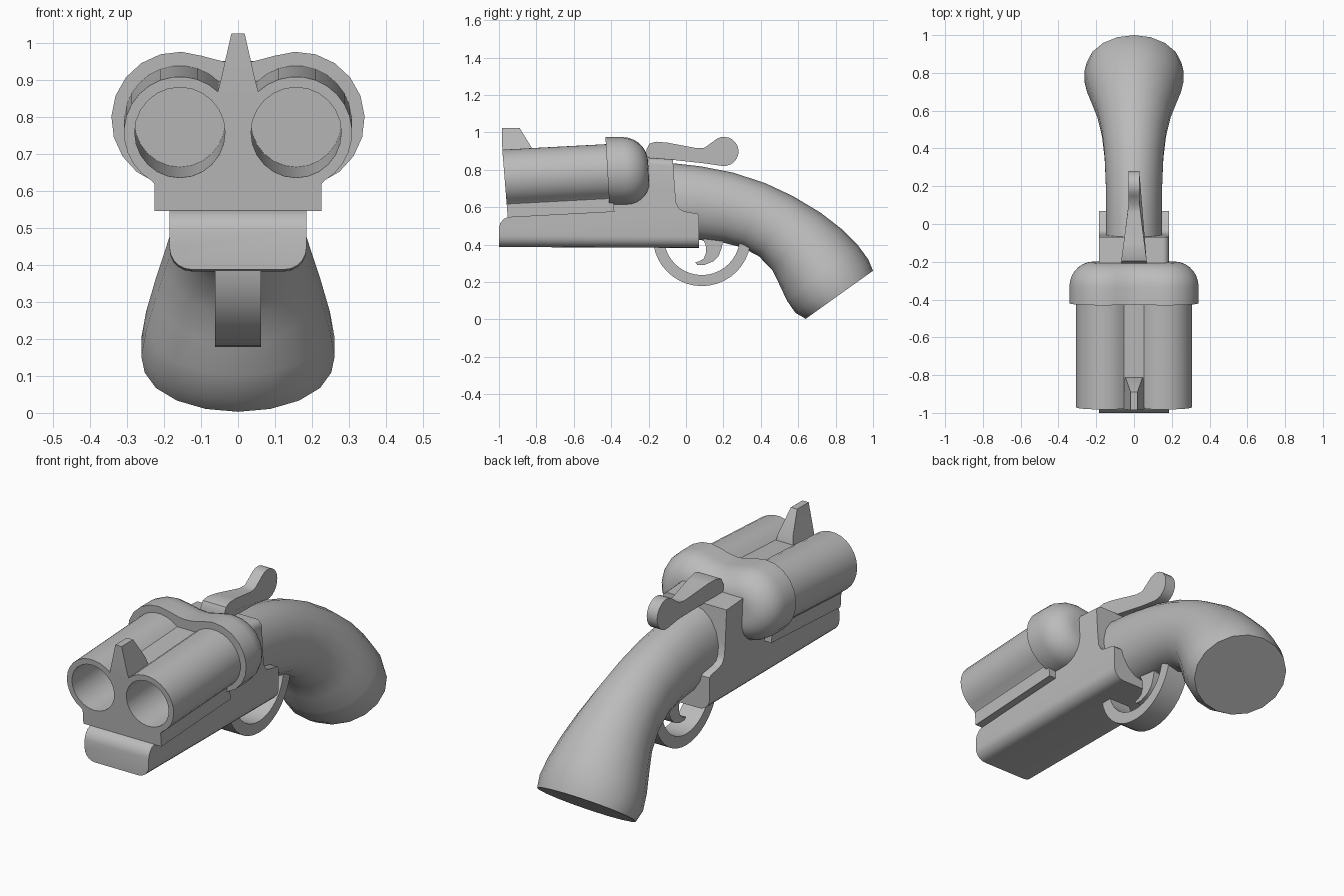
import bpy, bmesh, math
from math import cos, sin, radians
from mathutils import Vector

if "Cube" in bpy.data.objects:
    bpy.data.objects.remove(bpy.data.objects["Cube"], do_unlink=True)

grey = bpy.data.materials.new("plain grey")
grey.use_nodes = True
GREY = (0.5, 0.5, 0.5, 1)
grey.diffuse_color = GREY
grey.node_tree.nodes["Principled BSDF"].inputs["Base Color"].default_value = GREY


def finish(name, bm, angle=35):
    bmesh.ops.recalc_face_normals(bm, faces=bm.faces)
    mesh = bpy.data.meshes.new(name)
    bm.to_mesh(mesh)
    bm.free()
    mesh.materials.append(grey)
    obj = bpy.data.objects.new(name, mesh)
    bpy.context.collection.objects.link(obj)
    smooth(obj, angle)
    return obj


def smooth(obj, angle):
    bpy.ops.object.select_all(action='DESELECT')
    obj.select_set(True)
    bpy.context.view_layer.objects.active = obj
    bpy.ops.object.shade_smooth_by_angle(angle=radians(angle))


def loft(rings):
    """Skin closed rings of equal length and cap both ends."""
    bm = bmesh.new()
    rows = [[bm.verts.new(p) for p in ring] for ring in rings]
    n = len(rows[0])
    for a, b in zip(rows, rows[1:]):
        for i in range(n):
            j = (i + 1) % n
            bm.faces.new((a[i], a[j], b[j], b[i]))
    bm.faces.new(rows[0])
    bm.faces.new(rows[-1])
    return bm


def plate(outline, half):
    """Extrude a side outline (y, z) sideways; half is a width or a rule of y."""
    rule = half if callable(half) else lambda y: half
    return loft([[(s * rule(y), y, z) for y, z in outline] for s in (-1, 1)])


def arc(cx, cz, r, start, end, n):
    angles = [radians(start + (end - start) * i / n) for i in range(n + 1)]
    return [(cx + r * cos(a), cz + r * sin(a)) for a in angles]


def mirrored(half):
    """Complete a right-hand profile that starts and ends on x = 0."""
    return half + [(-x, z) for x, z in reversed(half[1:-1])]


# Twin barrels with the rail below, rising slightly to the rear
TILT = 0.053
profile = mirrored([(0, 0.545), (0.225, 0.545), (0.225, 0.617)]
                   + arc(0.157, 0.757, 0.151, -60, 134, 15) + [(0, 0.866)])


def along(y, pts):
    return [(x, y - 0.08 * (z - 0.757), z + TILT * (y + 0.97)) for x, z in pts]


barrels = finish("barrels", loft([along(-0.97, profile), along(-0.4, profile)]))
for side in (-1, 1):
    bore = arc(side * 0.157, 0.757, 0.122, 0, 345, 23)
    cutter = finish("bore_cutter", loft([along(-1.1, bore), along(-0.43, bore)]))
    cutter.hide_render = True
    cut = barrels.modifiers.new("bore", 'BOOLEAN')
    cut.operation, cut.solver, cut.object = 'DIFFERENCE', 'EXACT', cutter
    bpy.context.view_layer.objects.active = barrels
    bpy.ops.object.modifier_apply(modifier=cut.name)
    bpy.data.objects.remove(cutter, do_unlink=True)
smooth(barrels, 35)

# Breech: two-lobed outline drawn in towards its core at the rounded back
lobes = mirrored([(0, 0.64), (0.06, 0.632)] + arc(0.16, 0.793, 0.182, -105, 110, 12)
                 + [(0.045, 0.95), (0, 0.945)])


def breech_ring(y, f):
    ring = []
    for x, z in lobes:
        core = max(-0.16, min(0.16, x))
        zz = 0.79 + (z - 0.79) * f
        ring.append((core + (x - core) * f, y - 0.057 * (zz - 0.79), zz))
    return ring


rings = [breech_ring(-0.42, 1)]
for i in range(8):
    a = radians(90 * i / 7)
    rings.append(breech_ring(-0.33 + 0.13 * sin(a), 0.32 + 0.68 * cos(a)))
finish("breech", loft(rings), 40)

# Front sight: tapered blade flush with the muzzle
finish("front_sight", loft([
    [(-0.055, -0.979, 0.865), (0.055, -0.979, 0.865), (0.05, -0.81, 0.868), (-0.05, -0.81, 0.868)],
    [(-0.045, -0.982, 0.905), (0.045, -0.982, 0.905), (0.042, -0.82, 0.91), (-0.042, -0.82, 0.91)],
    [(-0.018, -0.985, 1.024), (0.018, -0.985, 1.024), (0.018, -0.89, 1.024), (-0.018, -0.89, 1.024)],
]), 20)

# Receiver and fore-end in one side outline
body = [(-1, 0.387), (-1, 0.49), (-0.993, 0.515), (-0.975, 0.537), (-0.945, 0.55),
        (-0.41, 0.579), (-0.41, 0.64), (-0.27, 0.72), (-0.25, 0.868), (-0.07, 0.856),
        (-0.06, 0.7), (-0.052, 0.62), (-0.035, 0.59), (-0.01, 0.578), (0.06, 0.565),
        (0.07, 0.555), (0.07, 0.382)]
bm = plate(body, 0.185)


def side_edges(rule):
    return [e for e in bm.edges if e.verts[0].co.x * e.verts[1].co.x > 0
            and all(rule(v.co) for v in e.verts)]


bmesh.ops.bevel(bm, geom=side_edges(lambda c: c.z < 0.4), offset=0.06, segments=5,
                profile=0.5, affect='EDGES')
bmesh.ops.bevel(bm, geom=side_edges(lambda c: c.z > 0.8), offset=0.035, segments=4,
                profile=0.5, affect='EDGES')
finish("receiver", bm)

# Grip: elliptical sections given by top point, bottom point and half width
sections = [
    (-0.08, 0.836, -0.08, 0.43, 0.15), (0.08, 0.818, 0.07, 0.425, 0.15),
    (0.25, 0.785, 0.2, 0.41, 0.152), (0.42, 0.73, 0.3, 0.385, 0.158),
    (0.57, 0.66, 0.39, 0.337, 0.172), (0.72, 0.57, 0.46, 0.265, 0.198),
    (0.83, 0.485, 0.5, 0.185, 0.226), (0.92, 0.395, 0.54, 0.1, 0.252),
    (0.975, 0.32, 0.585, 0.035, 0.265), (1.0, 0.26, 0.64, 0.003, 0.256)]
rings = []
for ty, tz, by, bz, w in sections:
    top, bottom = Vector((0, ty, tz)), Vector((0, by, bz))
    mid, up = (top + bottom) / 2, (top - bottom) / 2
    rings.append([mid + up * cos(a) + Vector((w * sin(a), 0, 0))
                  for a in (math.tau * k / 18 for k in range(18))])
finish("grip", loft(rings), 45)

# Trigger guard: half ring strap
guard = arc(0.085, 0.44, 0.262, 180, 360, 20) + arc(0.085, 0.44, 0.203, 360, 180, 20)
finish("trigger_guard", plate(guard, 0.062))

# Trigger: forward-curling hook
hook = [(0.08, 0.45), (0.105, 0.4), (0.108, 0.36), (0.095, 0.325), (0.07, 0.31), (0.05, 0.305),
        (0.06, 0.292), (0.1, 0.292), (0.145, 0.31), (0.175, 0.34), (0.19, 0.38), (0.205, 0.45)]
finish("trigger", plate(hook, 0.035))

# Hammer: arm narrowing to a round thumb piece
arm = ([(-0.21, 0.868), (-0.21, 0.91), (-0.195, 0.94), (-0.16, 0.95), (-0.1, 0.945), (0.06, 0.915),
        (0.1, 0.918)] + arc(0.203, 0.898, 0.078, 135, -95, 14) + [(0.1, 0.834), (0, 0.845)])
finish("hammer", plate(arm, lambda y: max(0.03, 0.068 - 0.13 * max(0, y + 0.2))))
